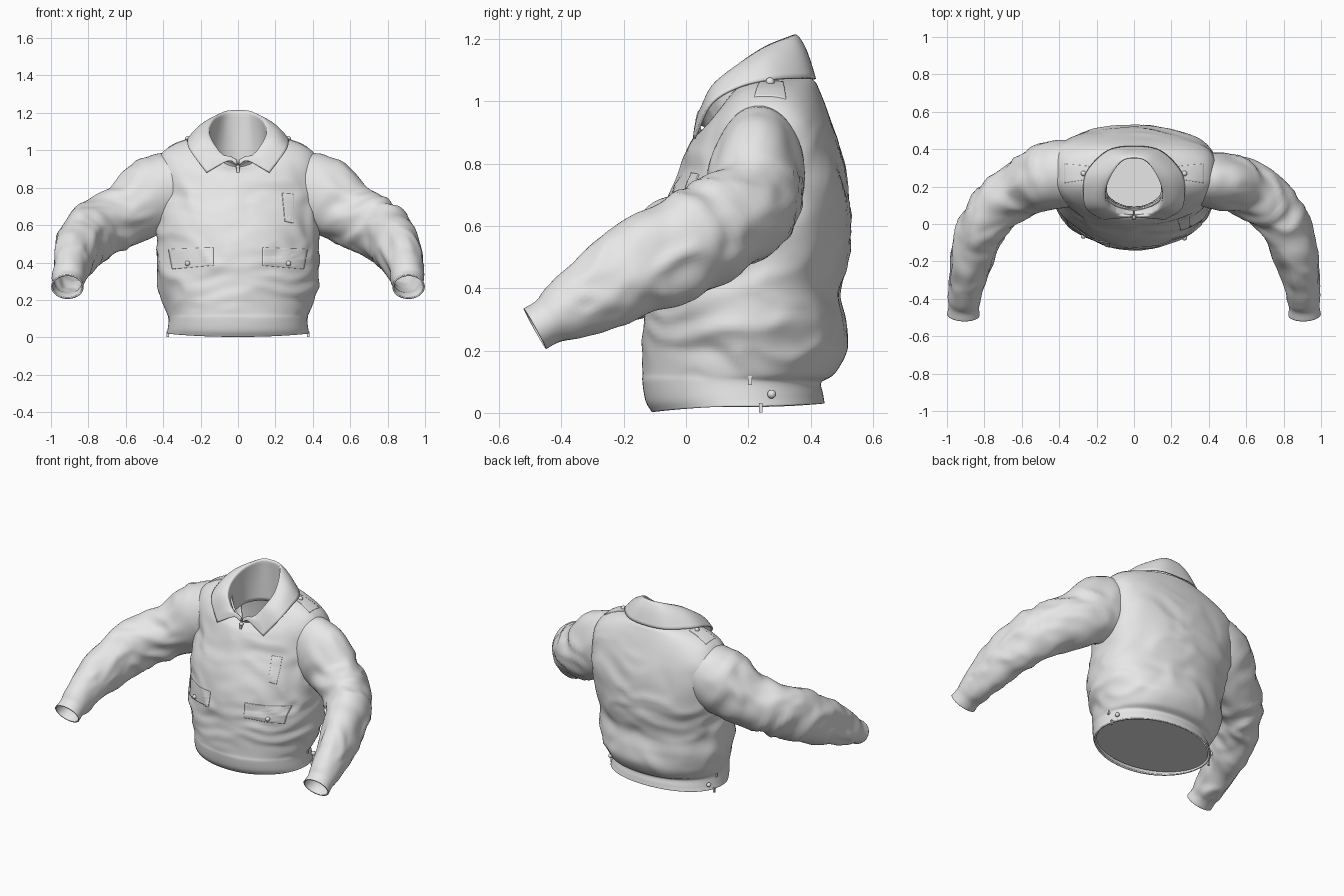
import bpy, bmesh, math
from mathutils import Vector, noise
from mathutils.bvhtree import BVHTree

if "Cube" in bpy.data.objects:
    bpy.data.objects.remove(bpy.data.objects["Cube"], do_unlink=True)

cloth = bpy.data.materials.new("plain_grey")
cloth.use_nodes = True
cloth.diffuse_color = (0.8, 0.8, 0.8, 1)
cloth.node_tree.nodes["Principled BSDF"].inputs["Base Color"].default_value = (0.8, 0.8, 0.8, 1)


def spline(rows, n):
    """Resample a list of tuples with a smooth curve through every entry."""
    pts = [Vector(r) for r in rows]
    out = []
    for i in range(n + 1):
        t = i / n * (len(pts) - 1)
        k = min(int(t), len(pts) - 2)
        t -= k
        b, c = pts[k], pts[k + 1]
        a = pts[k - 1] if k else b * 2 - c
        d = pts[k + 2] if k + 2 < len(pts) else c * 2 - b
        out.append((b * 2 + (c - a) * t + (a * 2 - b * 5 + c * 4 - d) * t * t
                    + (b * 3 - a - c * 3 + d) * t ** 3) * 0.5)
    return out


def finish(name, bm, thickness=0.0):
    mesh = bpy.data.meshes.new(name)
    bm.to_mesh(mesh)
    bm.free()
    mesh.materials.append(cloth)
    for p in mesh.polygons:
        p.use_smooth = True
    ob = bpy.data.objects.new(name, mesh)
    bpy.context.collection.objects.link(ob)
    if thickness:
        mod = ob.modifiers.new("cloth_thickness", "SOLIDIFY")
        mod.thickness = thickness
        mod.offset = 0
    return ob


def loft(rings, closed=True):
    bm = bmesh.new()
    grid = [[bm.verts.new(p) for p in r] for r in rings]
    for a, b in zip(grid, grid[1:]):
        for j in range(len(a) if closed else len(a) - 1):
            k = (j + 1) % len(a)
            bm.faces.new((a[j], a[k], b[k], b[j]))
    bm.normal_update()
    return bm


def wrinkle(bm, amp, stretch, fade):
    """Push the cloth in and out in soft folds with sharper creases."""
    moves = []
    for v in bm.verts:
        p = Vector(a * s for a, s in zip(v.co, stretch))
        p += Vector((noise.noise(v.co * 4), 0, noise.noise(v.co * 3)))
        h = 0.35 - 1.5 * abs(noise.noise(p)) + 0.3 * noise.noise(p * 2.1)
        moves.append(v.normal * (amp * h * fade(v.co)))
    for v, m in zip(bm.verts, moves):
        v.co += m
    bm.normal_update()


def clamp(t):
    return max(0.0, min(1.0, t))


# Torso rings: front z, side z, back z, front y, back y, half width, back roundness
body = [(.005, .02, .03, -.105, .44, .375, .9), (.04, .05, .06, -.125, .435, .37, .9),
        (.10, .10, .10, -.135, .43, .365, .9), (.13, .13, .13, -.133, .475, .375, .9),
        (.20, .20, .20, -.133, .51, .398, .9), (.29, .29, .29, -.128, .505, .43, .9),
        (.39, .39, .39, -.125, .488, .43, .85), (.50, .50, .50, -.11, .515, .428, .8),
        (.60, .60, .60, -.085, .522, .435, .7), (.72, .72, .72, -.035, .515, .435, .6),
        (.82, .84, .84, 0, .49, .435, .55), (.87, .92, .92, .022, .465, .43, .55),
        (.89, .985, .985, .04, .443, .40, .65), (.90, 1.03, 1.03, .055, .425, .335, .75),
        (.91, 1.055, 1.06, .07, .41, .26, .85), (.92, 1.068, 1.075, .085, .385, .18, .9)]
rings = []
for zf, zs, zb, yf, yb, hw, back in spline(body, 96):
    ring = []
    for j in range(112):
        c, s = math.cos(math.tau * j / 112), math.sin(math.tau * j / 112)
        # the right shoulder blade is fuller than the left
        bulge = s if s < 0 else s ** (back if c > 0 else back * 1.4 - .36)
        z = zs * c * c + (zf if s < 0 else zb) * s * s
        x = math.copysign(abs(c) ** 0.97, c) * hw
        ring.append((x, (yf + yb) / 2 + bulge * (yb - yf) / 2, z))
    rings.append(ring)
torso = loft(rings)
wrinkle(torso, 0.016, (3.5, 3.5, 6), lambda p: clamp((p.z - .1) / .1) * clamp((1.0 - p.z) / .25))
surface = BVHTree.FromBMesh(torso)
finish("torso", torso, 0.01)

# Lining that closes the waist opening
lining = bmesh.new()
bmesh.ops.create_circle(lining, cap_ends=True, segments=64, radius=1)
for v in lining.verts:
    v.co = (v.co.x * .368, .167 + v.co.y * .268, .03)
finish("waist_lining", lining)

# Sleeves: centre x, y, z, half width, half height; each has its own shoulder
left_root = [(.29, .235, .83, .12, .17), (.44, .23, .765, .148, .203)]
right_root = [(.29, .27, .83, .17, .17), (.44, .26, .765, .178, .203)]
arm = [(.60, .192, .655, .148, .165), (.74, .09, .585, .135, .16),
       (.82, -.03, .525, .125, .16), (.86, -.15, .465, .115, .15),
       (.89, -.28, .39, .095, .12), (.905, -.39, .325, .085, .095),
       (.91, -.44, .295, .078, .073), (.912, -.485, .27, .083, .07)]
for side, label, root in ((1, "left", left_root), (-1, "right", right_root)):
    path = spline(root + arm, 80)
    rings = []
    for i, r in enumerate(path):
        ahead, behind = path[min(i + 1, 80)], path[max(i - 1, 0)]
        t = Vector(ahead[:3]) - Vector(behind[:3])
        across = t.cross(Vector((0, 0, 1))).normalized()
        up = across.cross(t).normalized()
        ring = []
        for j in range(56):
            a = math.tau * j / 56
            p = Vector(r[:3]) + across * (math.cos(a) * r[3]) + up * (math.sin(a) * r[4])
            ring.append((p.x * side, p.y, p.z))
        rings.append(ring)
    sleeve = loft(rings)
    bmesh.ops.recalc_face_normals(sleeve, faces=sleeve.faces)
    wrinkle(sleeve, 0.02, (5, 6, 6),
            lambda p: clamp((p.y + .44) / .12) * clamp((abs(p.x) - .42) / .12))
    finish(label + "_sleeve", sleeve, 0.008)

# Collar: inner neck, fold line and turned-down edge, front to back
neck = [(.004, .09, .86), (.05, .095, .87), (.10, .115, .89), (.14, .15, .90),
        (.15, .20, .91), (.14, .28, .92), (.08, .34, .93), (0, .365, .93)]
fold = [(.004, .045, .925), (.05, .05, .95), (.10, .058, .99), (.14, .09, 1.05),
        (.157, .16, 1.11), (.13, .25, 1.17), (.07, .335, 1.205), (0, .355, 1.21)]
edge = [(.008, .04, .925), (.055, .036, .942), (.168, .026, .88), (.25, .08, .99),
        (.268, .17, 1.045), (.25, .28, 1.07), (.14, .39, 1.073), (0, .413, 1.07)]


def mirrored(pts):
    return [Vector((-x, y, z)) for x, y, z in reversed(pts)]


def around(half):
    """Full collar line with a sharp corner at the collar points."""
    front = spline(half[:3], 14)
    rear = spline(half[2:] + mirrored(half[2:-1]), 90)
    return front + rear[1:-1] + mirrored(front)


strips = []
fold_line, neck_line, edge_line = around(fold), around(neck), around(edge)
for line, count, order in ((neck_line, 14, range(14, 0, -1)), (edge_line, 12, range(13))):
    for s in order:
        t = s / count
        lift = Vector((0, 0, .02 * math.sin(math.pi * t)))
        strips.append([f.lerp(e, t) + lift for f, e in zip(fold_line, line)])
finish("collar", loft(strips, closed=False), 0.009)


def plate(name, outline, down=False, gap=0.006, n=24):
    """Lay a thin four-cornered plate on the torso, from the front or from above."""
    a, b, c, d = (Vector(p) for p in outline)
    rows = []
    for i in range(n + 1):
        row = []
        for j in range(n + 1):
            p = a.lerp(b, j / n).lerp(d.lerp(c, j / n), i / n)
            if down:
                start, ray = Vector((p.x, p.y, 2)), Vector((0, 0, -1))
            else:
                start, ray = Vector((p.x, -2, p.y)), Vector((0, 1, 0))
            hit = surface.ray_cast(start, ray)[0]
            row.append((hit if hit else start + ray * 2) - ray * gap)
        rows.append(row)
    finish(name, loft(rows, closed=False), 0.008)


def button(name, at, size=0.014):
    bm = bmesh.new()
    bmesh.ops.create_uvsphere(bm, u_segments=16, v_segments=10, radius=size)
    bmesh.ops.translate(bm, verts=bm.verts, vec=at)
    finish(name, bm)


def tab(name, at, size):
    bm = bmesh.new()
    bmesh.ops.create_cube(bm, size=1)
    bmesh.ops.scale(bm, verts=bm.verts, vec=size)
    bmesh.ops.translate(bm, verts=bm.verts, vec=at)
    ob = finish(name, bm)
    for p in ob.data.polygons:
        p.use_smooth = False


# Chest pocket and zip pull
plate("pen_pocket", [(.25, .62), (.295, .61), (.295, .765), (.235, .77)])
tab("zip_pull", (0, .03, .885), (.014, .012, .04))
button("zip_slider", (0, .037, .91), .012)

# Pocket flaps, shoulder straps and small fittings on both sides
for s, label in ((1, "left"), (-1, "right")):
    plate(label + "_pocket_flap", [(s * .13, .385), (s * .35, .365), (s * .37, .47), (s * .13, .48)])
    plate(label + "_shoulder_strap", [(s * .24, .24), (s * .37, .22), (s * .37, .32), (s * .24, .31)],
          down=True, gap=0.004)
    x = s * .27
    spot = surface.ray_cast(Vector((x, -2, .395)), Vector((0, 1, 0)))[0]
    button(label + "_pocket_button", spot - Vector((0, .012, 0)))
    button(label + "_strap_button", (x, .27, 1.062))
    button(label + "_hem_button", (s * .36, .275, .06))
    tab(label + "_hem_pull", (s * .375, .24, .017), (.012, .012, .03))
    tab(label + "_hem_clip", (s * .368, .205, .105), (.012, .012, .03))
